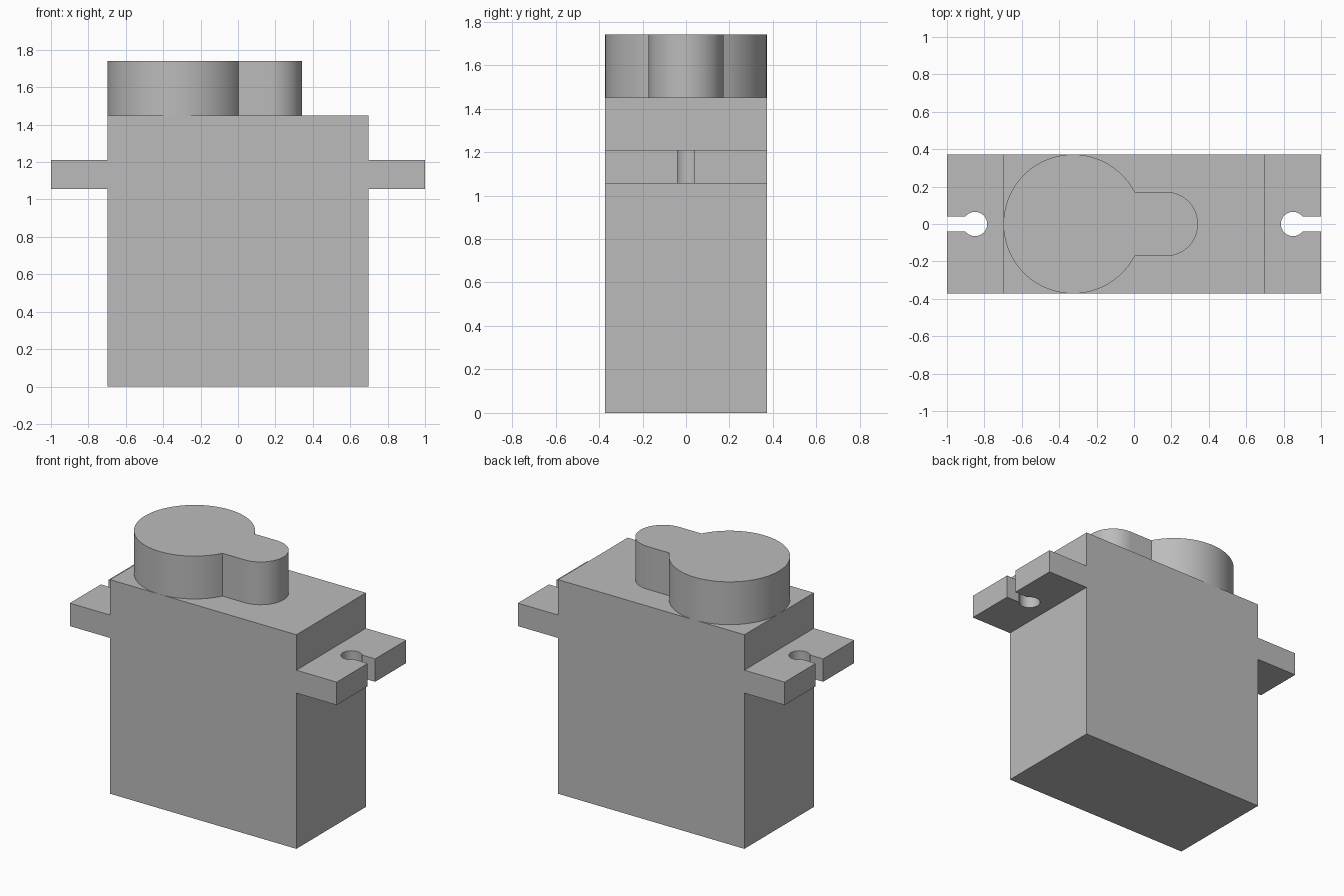
import bpy, bmesh
from math import sin, cos, asin, pi, radians

if "Cube" in bpy.data.objects:
    bpy.data.objects.remove(bpy.data.objects["Cube"], do_unlink=True)

HALF_W, HALF_D = 0.698, 0.372
BODY_TOP, CAP_TOP = 1.45, 1.74
TAB_LOW, TAB_HIGH = 1.055, 1.21

grey = bpy.data.materials.new("plain grey")
grey.use_nodes = True
colour = (0.5, 0.5, 0.5, 1)
grey.diffuse_color = colour
grey.node_tree.nodes["Principled BSDF"].inputs["Base Color"].default_value = colour


def arc(cx, radius, start, end, steps):
    """Points on an arc centred on the x axis."""
    angles = [start + (end - start) * i / steps for i in range(steps + 1)]
    return [(cx + radius * cos(a), radius * sin(a)) for a in angles]


def extrude_profile(name, outline, low, high):
    """Make a solid from a flat outline between two heights."""
    bm = bmesh.new()
    base = bm.faces.new([bm.verts.new((x, y, low)) for x, y in outline])
    grown = bmesh.ops.extrude_face_region(bm, geom=[base])
    top = [v for v in grown["geom"] if isinstance(v, bmesh.types.BMVert)]
    bmesh.ops.translate(bm, vec=(0, 0, high - low), verts=top)
    bmesh.ops.recalc_face_normals(bm, faces=bm.faces)
    mesh = bpy.data.meshes.new(name)
    bm.to_mesh(mesh)
    bm.free()
    mesh.materials.append(grey)
    obj = bpy.data.objects.new(name, mesh)
    bpy.context.collection.objects.link(obj)
    bpy.ops.object.select_all(action="DESELECT")
    obj.select_set(True)
    bpy.context.view_layer.objects.active = obj
    bpy.ops.object.shade_smooth_by_angle(angle=radians(30))
    return obj


# Rectangular housing
extrude_profile("housing", [(-HALF_W, -HALF_D), (HALF_W, -HALF_D),
                            (HALF_W, HALF_D), (-HALF_W, HALF_D)], 0, BODY_TOP)

# Mounting tabs with a keyhole slot open to the outer edge
hole_x, hole_r, slot = 0.85, 0.065, 0.04
mouth = asin(slot / hole_r)
tab = [(HALF_W, HALF_D), (HALF_W, -HALF_D), (1, -HALF_D), (1, -slot)]
tab += arc(hole_x, hole_r, -mouth, mouth - 2 * pi, 40)
tab += [(1, slot), (1, HALF_D)]
for name, side in (("left_mounting_tab", 1), ("right_mounting_tab", -1)):
    extrude_profile(name, [(side * x, y) for x, y in tab], TAB_LOW, TAB_HIGH)

# Gear cover: large round with a smaller rounded arm
arm_r = 0.172
join = asin(arm_r / HALF_D)
cover = arc(HALF_D - HALF_W, HALF_D, join, 2 * pi - join, 64)
cover += arc(0.17, arm_r, -pi / 2, pi / 2, 32)
extrude_profile("gear_cover", cover, BODY_TOP, CAP_TOP)
